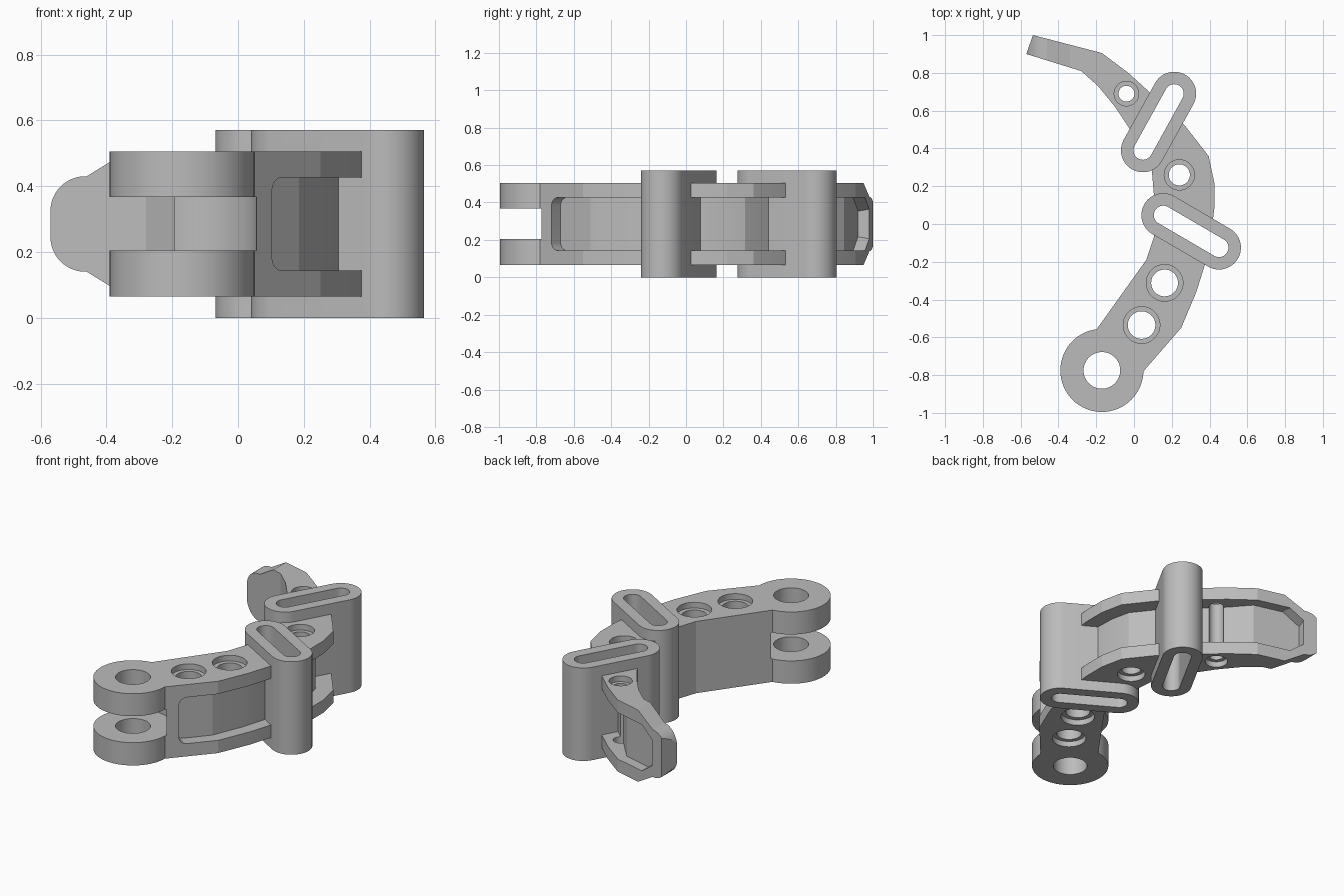
import bpy, bmesh, math
from mathutils import Matrix, Vector

if "Cube" in bpy.data.objects:
    bpy.data.objects.remove(bpy.data.objects["Cube"], do_unlink=True)

grey = bpy.data.materials.new("machined grey")
grey.use_nodes = True
COLOUR = (0.5, 0.5, 0.5, 1)
grey.diffuse_color = COLOUR
grey.node_tree.nodes["Principled BSDF"].inputs["Base Color"].default_value = COLOUR

BOTTOM, TOP, MID = 0.065, 0.505, 0.285


def arc(c, r, start=0, sweep=360, steps=48):
    n = steps if sweep == 360 else steps + 1
    return [(c[0] + r * math.cos(math.radians(start + sweep * i / steps)),
             c[1] + r * math.sin(math.radians(start + sweep * i / steps))) for i in range(n)]


def stadium(a, b, r):
    ang = math.degrees(math.atan2(b[1] - a[1], b[0] - a[0]))
    return arc(b, r, ang - 90, 180, 24) + arc(a, r, ang + 90, 180, 24)


def prism(name, pts, z0, z1, matrix=None, round_edge=None):
    """Extrude a plan outline; round_edge rounds the level edges joining two plan points."""
    bm = bmesh.new()
    face = bm.faces.new([bm.verts.new((x, y, z0)) for x, y in pts])
    out = bmesh.ops.extrude_face_region(bm, geom=[face])
    for v in out["geom"]:
        if isinstance(v, bmesh.types.BMVert):
            v.co.z = z1
    if round_edge:
        ends = [Vector(p) for p in round_edge]
        picked = [e for e in bm.edges if e.calc_length() > 0.01
                  and e.verts[0].co.z == e.verts[1].co.z
                  and all(min((v.co.xy - p).length for p in ends) < 0.001 for v in e.verts)]
        bmesh.ops.bevel(bm, geom=picked, offset=0.045, segments=6, profile=0.5, affect='EDGES')
    if matrix:
        bm.transform(matrix)
    bmesh.ops.recalc_face_normals(bm, faces=bm.faces)
    mesh = bpy.data.meshes.new(name)
    bm.to_mesh(mesh)
    bm.free()
    mesh.materials.append(grey)
    obj = bpy.data.objects.new(name, mesh)
    bpy.context.collection.objects.link(obj)
    return obj


def combine(obj, tool, operation):
    mod = obj.modifiers.new("combine", 'BOOLEAN')
    mod.operation, mod.object, mod.solver = operation, tool, 'EXACT'
    bpy.context.view_layer.objects.active = obj
    bpy.ops.object.modifier_apply(modifier=mod.name)
    bpy.data.objects.remove(tool, do_unlink=True)


def cut(obj, pts, z0, z1, matrix=None):
    combine(obj, prism("cutter", pts, z0, z1, matrix), 'DIFFERENCE')


def side_profile(name, upper):
    """Profile in x-z, mirrored about mid height, running through y."""
    pts = [(x, MID + h) for x, h in upper] + [(x, MID - h) for x, h in reversed(upper)]
    return prism(name, pts, -2, 2, Matrix.Rotation(math.pi / 2, 4, 'X'))


# Curved arm
PIN = (-0.17, -0.775)
outer = [(0.05, -0.78), (0.25, -0.55), (0.33, -0.36), (0.38, -0.2), (0.415, 0), (0.425, 0.08),
         (0.425, 0.22), (0.395, 0.36), (0.27, 0.52), (0.08, 0.7), (-0.03, 0.8), (-0.17, 0.905),
         (-0.535, 1.0)]
inner = [(-0.57, 0.9), (-0.28, 0.81), (-0.19, 0.73), (-0.1, 0.62), (-0.02, 0.5), (0.05, 0.4),
         (0.095, 0.28), (0.11, 0.1), (0.105, -0.07), (0.065, -0.19), (-0.2, -0.56)]
arm = prism("curved_arm", outer + inner + [PIN], BOTTOM, TOP)

# Tapered, rounded tail
tail = [(1, 0.33), (-0.16, 0.33), (-0.46, 0.145)] + arc((-0.465, 0.04), 0.105, 90, 90, 12)
combine(arm, side_profile("tail_shape", tail), 'INTERSECT')

# Long recess along the outer side, leaving a flange above and below
floor = [(0.048, -0.671), (0.185, -0.51), (0.257, -0.335), (0.305, -0.18), (0.333, 0),
         (0.335, 0.08), (0.33, 0.2), (0.305, 0.315), (0.2, 0.45), (0.012, 0.63),
         (-0.09, 0.73), (-0.19, 0.845), (-0.47, 0.92)]
beyond = [(-0.43, 1.08), (0.1, 1.1), (0.6, 0.5), (0.6, -0.3), (0.185, -0.79)]
recess = prism("recess", floor + beyond, MID - 0.142, MID + 0.142,
               round_edge=[floor[0], beyond[-1]])
recess_end = [(1, 0.2), (-0.28, 0.2), (-0.37, 0.142), (-0.44, 0.09), (-0.475, 0.065)]
combine(recess, side_profile("recess_end", recess_end), 'INTERSECT')
combine(arm, recess, 'DIFFERENCE')

# Forked pin end
combine(arm, prism("pin_end", arc(PIN, 0.22, steps=64), BOTTOM, TOP), 'UNION')
cut(arm, arc(PIN, 0.226, steps=64), 0.205, 0.367)
cut(arm, arc(PIN, 0.097), -1, 1)

# Counterbored holes through the flanges
for x, y, wide, narrow in [(-0.04, 0.69, 0.065, 0.042), (0.24, 0.26, 0.08, 0.056),
                           (0.162, -0.312, 0.097, 0.071), (0.04, -0.535, 0.097, 0.073)]:
    cut(arm, arc((x, y), narrow), -1, 1)
    cut(arm, arc((x, y), wide), TOP - 0.035, 1)
    cut(arm, arc((x, y), wide), -1, BOTTOM + 0.035)

# Cross hole through the tail
drill = (Matrix.Translation((-0.31, 0.87, MID)) @ Matrix.Rotation(math.radians(14.5), 4, 'Z')
         @ Matrix.Rotation(math.pi / 2, 4, 'X'))
cut(arm, arc((0, 0), 0.055), -0.15, 0.15, drill)

# Slotted sleeves crossing the arm
sleeves = []
for name, a, b in [("front_sleeve", (0.155, 0.047), (0.45, -0.125)),
                   ("rear_sleeve", (0.047, 0.39), (0.213, 0.69))]:
    cut(arm, stadium(a, b, 0.08), -1, 1)
    sleeve = prism(name, stadium(a, b, 0.116), 0, 0.57)
    cut(sleeve, stadium(a, b, 0.05), -1, 1)
    sleeves.append(sleeve)

# Smooth round walls, keep facets and rims crisp
bpy.ops.object.select_all(action='DESELECT')
for obj in [arm] + sleeves:
    obj.select_set(True)
bpy.context.view_layer.objects.active = arm
bpy.ops.object.shade_smooth_by_angle(angle=math.radians(10))
